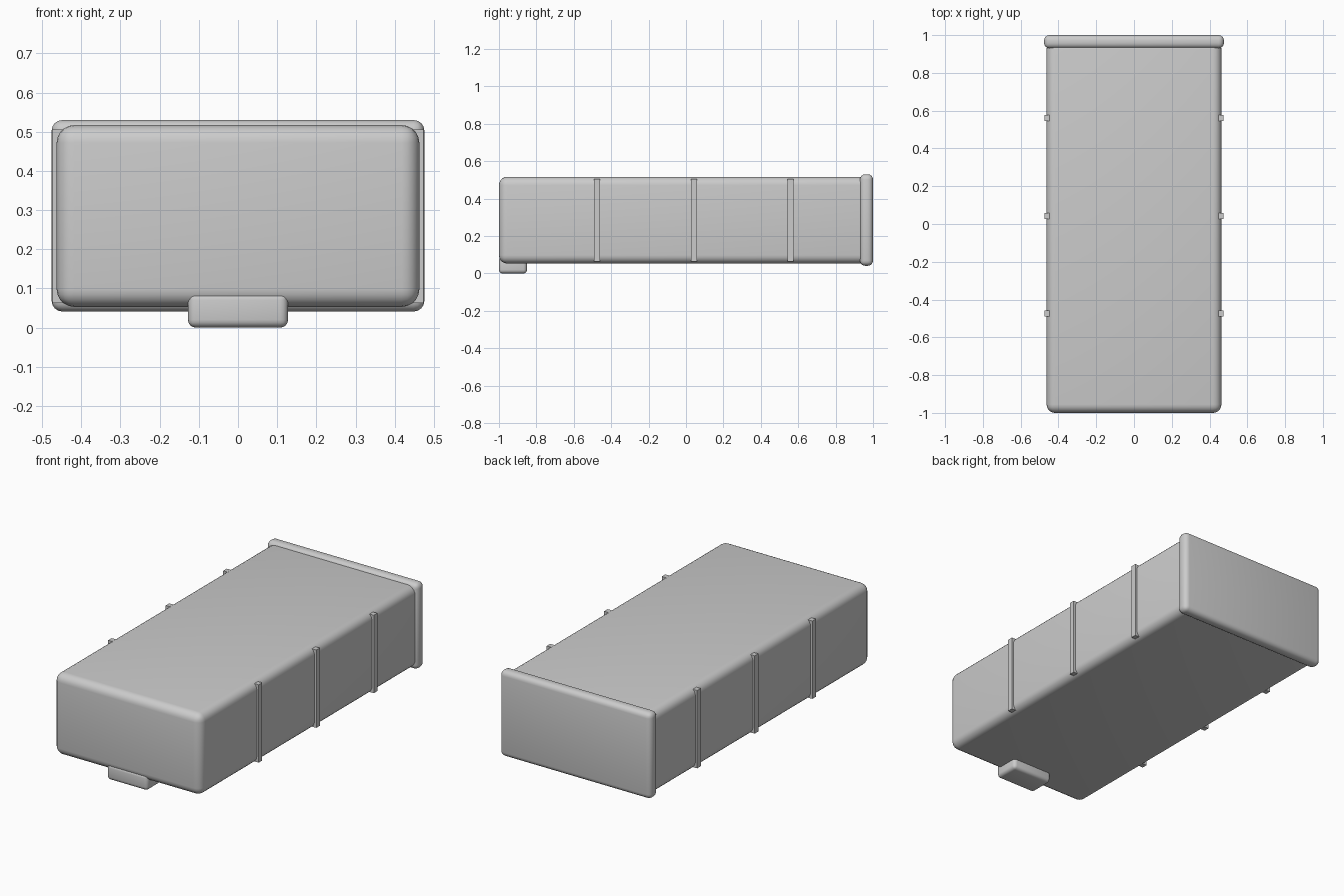
import bpy
import math

if "Cube" in bpy.data.objects:
    bpy.data.objects.remove(bpy.data.objects["Cube"])


def box(name, lo, hi, bevel=0.0, segments=4):
    """Axis-aligned box between two corners, with optional rounded edges."""
    centre = [(a + b) / 2 for a, b in zip(lo, hi)]
    bpy.ops.mesh.primitive_cube_add(size=1, location=centre)
    ob = bpy.context.object
    ob.name = name
    ob.scale = [b - a for a, b in zip(lo, hi)]
    bpy.ops.object.transform_apply(location=False, rotation=False, scale=True)
    if bevel:
        mod = ob.modifiers.new("Rounded edges", 'BEVEL')
        mod.width = bevel
        mod.segments = segments
        bpy.ops.object.modifier_apply(modifier=mod.name)
        bpy.ops.object.shade_smooth_by_angle(angle=math.radians(35))
    return ob


# Long rounded main body
box("body", (-0.463, -1.0, 0.053), (0.463, 0.97, 0.517), 0.045, 5)

# Slightly larger plate closing the back end
box("end_plate", (-0.476, 0.93, 0.041), (0.476, 1.0, 0.53), 0.028, 4)

# Small foot under the front edge
box("front_foot", (-0.128, -1.0, 0.0), (0.128, -0.85, 0.09), 0.02, 4)

# Three thin upright ribs on each side
for side, label in ((1, "right"), (-1, "left")):
    for i, y in enumerate((-0.475, 0.043, 0.56)):
        xs = sorted((side * 0.447, side * 0.474))
        box(f"{label}_rib_{i + 1}", (xs[0], y - 0.016, 0.063),
            (xs[1], y + 0.016, 0.506))
